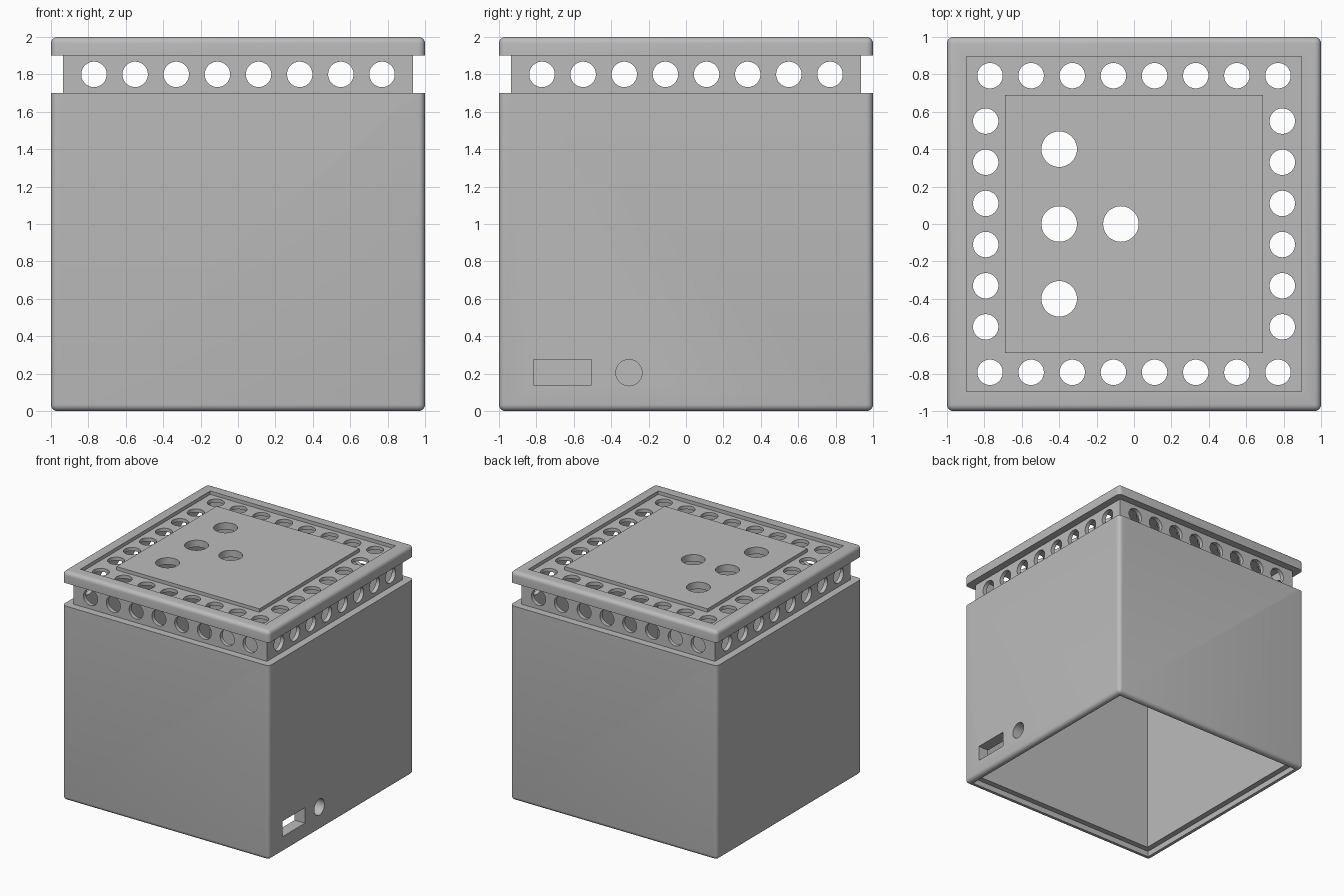
import bpy, bmesh
from mathutils import Matrix, Vector

if "Cube" in bpy.data.objects:
    bpy.data.objects.remove(bpy.data.objects["Cube"], do_unlink=True)

grey = bpy.data.materials.new("plain_grey")
grey.use_nodes = True
grey.diffuse_color = (0.5, 0.5, 0.5, 1)
grey.node_tree.nodes["Principled BSDF"].inputs["Base Color"].default_value = (0.5, 0.5, 0.5, 1)


def add_box(bm, lo, hi):
    lo, hi = Vector(lo), Vector(hi)
    m = Matrix.Translation((lo + hi) / 2) @ Matrix.Diagonal((*(hi - lo), 1))
    return bmesh.ops.create_cube(bm, size=1, matrix=m)


def add_block(bm, half, z0, z1):
    return add_box(bm, (-half, -half, z0), (half, half, z1))


def add_rod(bm, centre, radius, length, axis):
    turn = Vector((0, 0, 1)).rotation_difference(Vector(axis)).to_matrix().to_4x4()
    bmesh.ops.create_cone(bm, cap_ends=True, segments=48, radius1=radius, radius2=radius,
                          depth=length, matrix=Matrix.Translation(centre) @ turn)


def make_object(name, bm):
    mesh = bpy.data.meshes.new(name)
    bm.to_mesh(mesh)
    bm.free()
    mesh.materials.append(grey)
    obj = bpy.data.objects.new(name, mesh)
    bpy.context.collection.objects.link(obj)
    return obj


def cut(target, build):
    """Subtract the shape drawn by build(bm) from the target."""
    bm = bmesh.new()
    build(bm)
    cutter = make_object("cutter", bm)
    cutter.hide_render = True
    mod = target.modifiers.new("cut", 'BOOLEAN')
    mod.operation, mod.solver, mod.object = 'DIFFERENCE', 'EXACT', cutter
    bpy.context.view_layer.objects.active = target
    bpy.ops.object.modifier_apply(modifier=mod.name)
    bpy.data.objects.remove(cutter, do_unlink=True)


def cut_frame(target, inner, outer, z0, z1):
    """Cut a square ring, one straight side at a time."""
    for s in (-1, 1):
        a, b = sorted((s * inner, s * outer))
        cut(target, lambda bm: add_box(bm, (a, -outer, z0), (b, outer, z1)))
        cut(target, lambda bm: add_box(bm, (-outer, a, z0), (outer, b, z1)))


# Rounded outer block
bm = bmesh.new()
add_block(bm, 1, 0, 2)
bmesh.ops.bevel(bm, geom=bm.edges[:], offset=0.035, segments=5, profile=0.5, affect='EDGES')
housing = make_object("housing", bm)

# Hollow inside, with a ledge for the base cover
cut(housing, lambda bm: add_block(bm, 0.9, -0.1, 1.94))
cut(housing, lambda bm: add_block(bm, 0.95, -0.1, 0.05))

# Neck below the top rim, and the shallow channel around the top plate
cut_frame(housing, 0.935, 1.1, 1.7, 1.9)
cut_frame(housing, 0.69, 0.895, 1.97, 2.1)

row = [s * (0.11 + 0.22 * i) for i in range(4) for s in (-1, 1)]


# Light holes in the channel and four sensor holes in the plate
def top_holes(bm):
    for s in (-0.793, 0.793):
        for p in row:
            add_rod(bm, (p, s, 2), 0.068, 0.2, (0, 0, 1))
            if abs(p) < 0.6:
                add_rod(bm, (s, p, 2), 0.068, 0.2, (0, 0, 1))
    for x, y in ((-0.4, 0.4), (-0.4, 0), (-0.4, -0.4), (-0.07, 0)):
        add_rod(bm, (x, y, 2), 0.095, 0.2, (0, 0, 1))


cut(housing, top_holes)

# Rows of holes through the neck
cut(housing, lambda bm: [add_rod(bm, (p, 0, 1.8), 0.068, 2.2, (0, 1, 0)) for p in row])
cut(housing, lambda bm: [add_rod(bm, (0, p, 1.8), 0.068, 2.2, (1, 0, 0)) for p in row])


# Socket openings low on one side
def sockets(bm):
    add_box(bm, (0.8, -0.815, 0.14), (1.1, -0.505, 0.275))
    add_rod(bm, (0.95, -0.305, 0.205), 0.07, 0.3, (1, 0, 0))


cut(housing, sockets)

bpy.ops.object.select_all(action='DESELECT')
housing.select_set(True)
bpy.context.view_layer.objects.active = housing
bpy.ops.object.shade_smooth_by_angle(angle=0.52)
